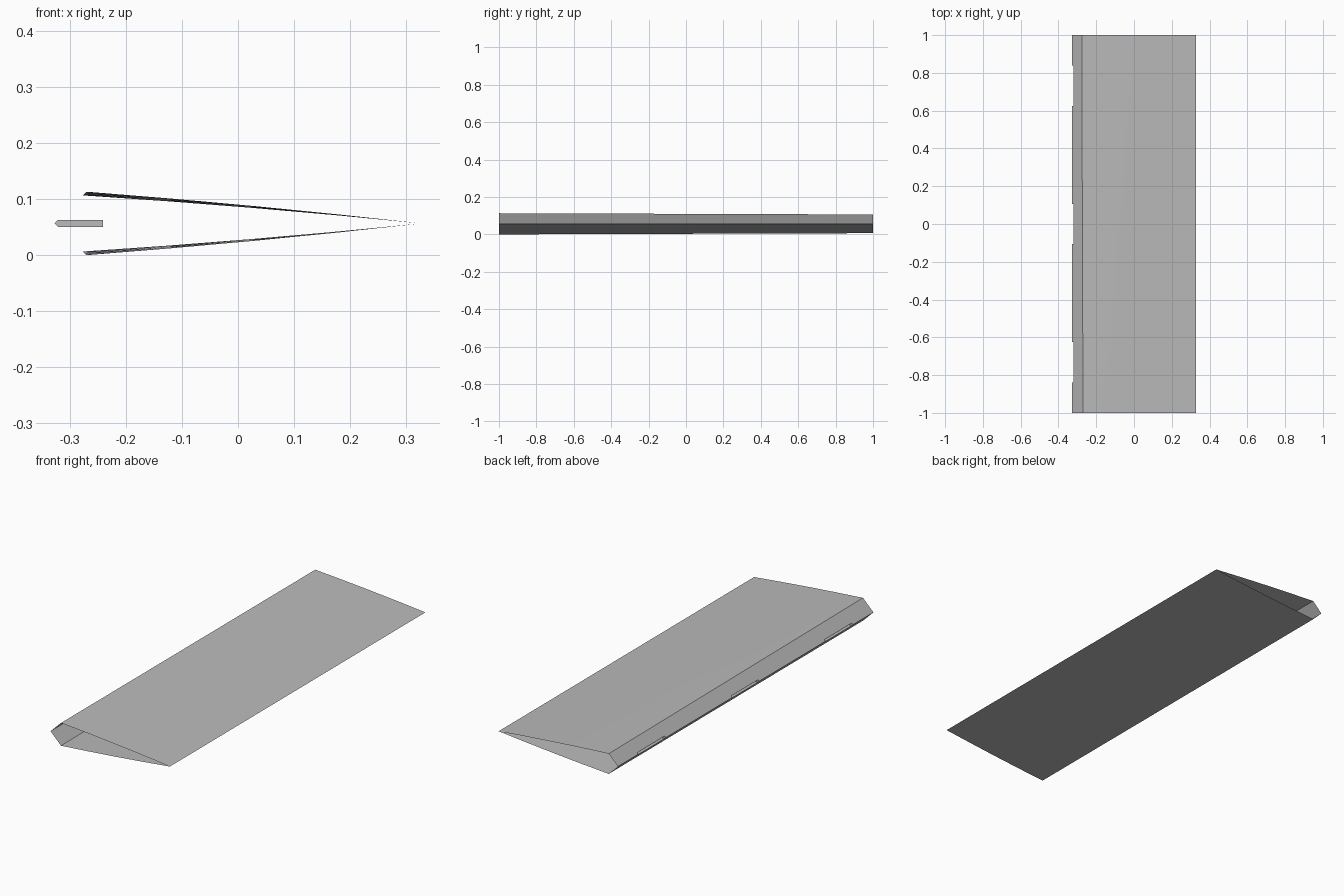
import bpy
import bmesh

cube = bpy.data.objects.get("Cube")
if cube:
    bpy.data.objects.remove(cube, do_unlink=True)

# Dimensions
NOSE, TAIL, MID = -0.327, 0.327, 0.0565
LIP = 0.0063                 # half height of a hinge slot
POCKET_BACK = -0.241         # depth of a hinge slot
SLOTS = [(-0.84, -0.625), (-0.105, 0.105), (0.625, 0.84)]

grey = bpy.data.materials.new("plain_grey")
grey.use_nodes = True
grey.diffuse_color = (0.5, 0.5, 0.5, 1)
grey.node_tree.nodes["Principled BSDF"].inputs["Base Color"].default_value = (0.5, 0.5, 0.5, 1)


def half_profile(y):
    """Nose tip, slot lip, shoulder and gently bowed skin, as (x, height)."""
    h = 0.0565 - 0.0065 * (y + 1) / 2
    shoulder = NOSE + h * 1.01
    pts = [(NOSE, 0), (NOSE + LIP, LIP), (shoulder, h)]
    for t in (0.25, 0.5, 0.75):
        bow = 0.011 * t * (1 - t)
        pts.append((shoulder + t * (TAIL - shoulder), h * (1 - t) + bow))
    return pts + [(TAIL, 0)]


def finish(name, bm):
    bmesh.ops.remove_doubles(bm, verts=bm.verts, dist=0.00001)
    mesh = bpy.data.meshes.new(name)
    bm.to_mesh(mesh)
    bm.free()
    mesh.materials.append(grey)
    obj = bpy.data.objects.new(name, mesh)
    bpy.context.collection.objects.link(obj)
    bpy.ops.object.select_all(action='DESELECT')
    obj.select_set(True)
    bpy.context.view_layer.objects.active = obj
    bpy.ops.object.shade_smooth_by_angle()
    return obj


def face(bm, pts):
    bm.faces.new([bm.verts.new(p) for p in pts])


# Open-ended flap skin, with gaps in the nose at the hinge slots
bm = bmesh.new()
stations = sorted({-1, 1, *(y for slot in SLOTS for y in slot)})
for y0, y1 in zip(stations, stations[1:]):
    a, b = half_profile(y0), half_profile(y1)
    for i in range(len(a) - 1):
        if i == 0 and (y0, y1) in SLOTS:
            continue
        for side in (1, -1):
            quad = [(p[0], y, MID + side * p[1])
                    for p, y in ((a[i], y0), (b[i], y1), (b[i + 1], y1), (a[i + 1], y0))]
            face(bm, quad[::-side])
finish("flap_skin", bm)

# Hinge pockets: roof, floor, back wall and pointed end walls
bm = bmesh.new()
for y0, y1 in SLOTS:
    front = NOSE + LIP
    lo, hi = MID - LIP, MID + LIP
    for z, step in ((hi, 1), (lo, -1)):
        face(bm, [(front, y0, z), (front, y1, z), (POCKET_BACK, y1, z), (POCKET_BACK, y0, z)][::step])
    face(bm, [(POCKET_BACK, y0, lo), (POCKET_BACK, y0, hi), (POCKET_BACK, y1, hi), (POCKET_BACK, y1, lo)])
    for y, step in ((y0, -1), (y1, 1)):
        face(bm, [(NOSE, y, MID), (front, y, lo), (POCKET_BACK, y, lo),
                  (POCKET_BACK, y, hi), (front, y, hi)][::step])
finish("hinge_pockets", bm)
